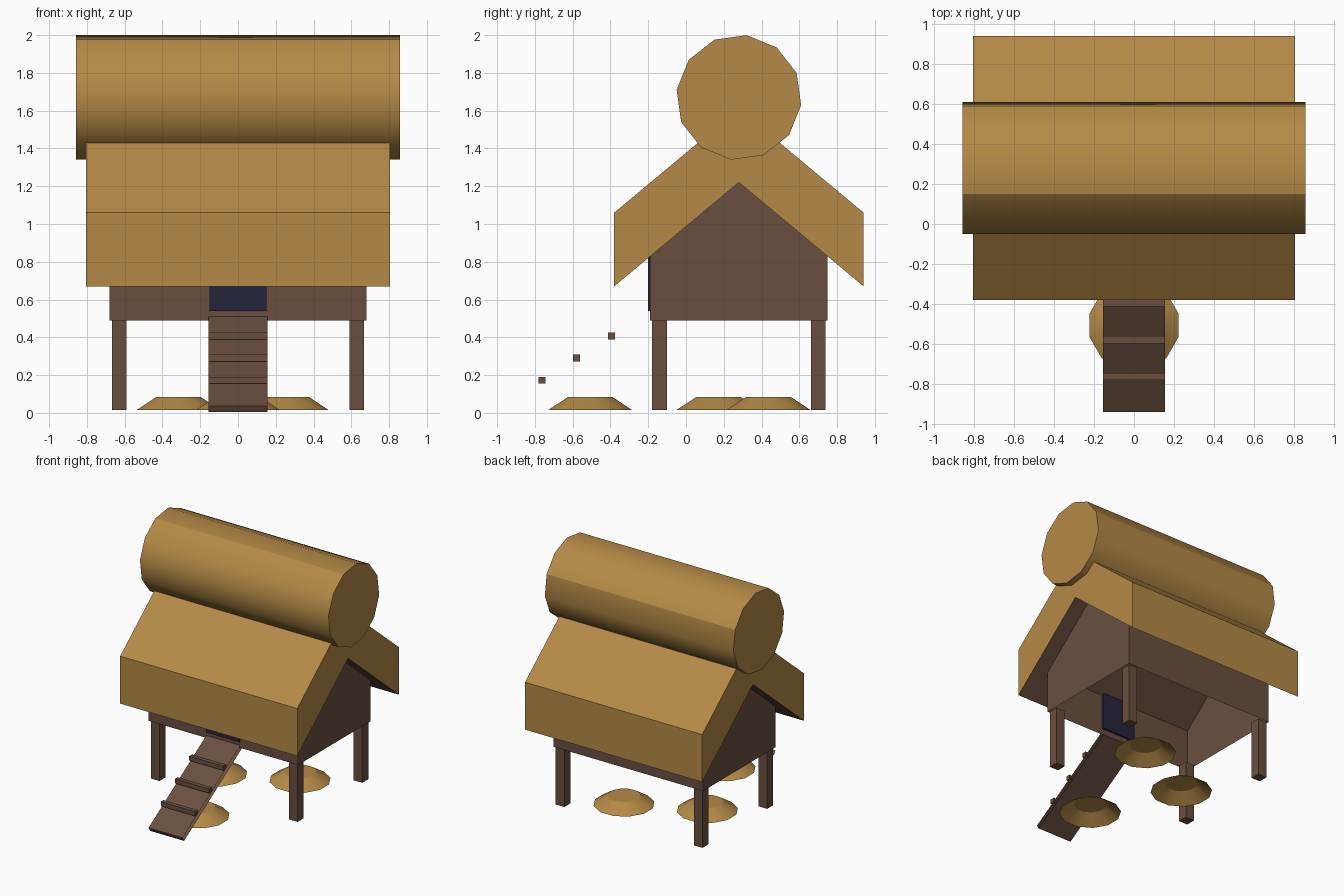
import bpy, bmesh, math
from mathutils import Matrix

cube = bpy.data.objects.get("Cube")
if cube:
    bpy.data.objects.remove(cube)


def material(name, rgb):
    m = bpy.data.materials.new(name)
    m.use_nodes = True
    m.diffuse_color = (*rgb, 1)
    m.node_tree.nodes["Principled BSDF"].inputs["Base Color"].default_value = (*rgb, 1)
    return m


THATCH = material("golden thatch", (0.462, 0.254, 0.061))
WOOD = material("brown wood", (0.144, 0.078, 0.051))
DARK = material("dark blue doorway", (0.018, 0.018, 0.045))


def finish(name, bm, *mats):
    mesh = bpy.data.meshes.new(name)
    bm.to_mesh(mesh)
    bm.free()
    obj = bpy.data.objects.new(name, mesh)
    bpy.context.collection.objects.link(obj)
    for m in mats:
        mesh.materials.append(m)
    return obj


def smooth(obj):
    bpy.ops.object.select_all(action='DESELECT')
    obj.select_set(True)
    bpy.context.view_layer.objects.active = obj
    bpy.ops.object.shade_smooth_by_angle(angle=math.radians(31))


def prism(name, profile, half, mats, caps=True, skip=(), second=()):
    """Sweep a clockwise (y, z) profile along x; skip drops sides, second recolours them."""
    bm = bmesh.new()
    a = [bm.verts.new((-half, y, z)) for y, z in profile]
    b = [bm.verts.new((half, y, z)) for y, z in profile]
    n = len(profile)
    for i in range(n):
        if i not in skip:
            j = (i + 1) % n
            f = bm.faces.new((a[i], b[i], b[j], a[j]))
            f.material_index = int(i in second)
    if caps:
        bm.faces.new(a)
        bm.faces.new(b[::-1])
    return finish(name, bm, *mats)


def box(name, lo, hi, mat):
    bm = bmesh.new()
    size = [h - l for l, h in zip(lo, hi)]
    mid = [(h + l) / 2 for l, h in zip(lo, hi)]
    bmesh.ops.create_cube(bm, size=1, matrix=Matrix.Translation(mid) @ Matrix.Diagonal((*size, 1)))
    return finish(name, bm, mat)


MID = 0.28  # y of the ridge

# Hut walls with gables, open underneath and closed on top by the roof
prism("hut_walls",
      [(MID - 0.47, 0.49), (MID - 0.47, 0.83), (MID, 1.22), (MID + 0.47, 0.83), (MID + 0.47, 0.49)],
      0.68, [WOOD], skip=(1, 2, 4))

# Thick thatched roof, wooden on its underside
prism("thatched_roof",
      [(MID - 0.66, 0.67), (MID - 0.66, 1.06), (MID, 1.61),
       (MID + 0.66, 1.06), (MID + 0.66, 0.67), (MID, 1.22)],
      0.805, [THATCH, WOOD], second=(4, 5))

# Round thatch bundle on the ridge, with two hard creases
angles = [math.radians(83 - 30 * k) for k in range(12)]
ring = [(MID + 0.332 * math.cos(t), 1.67 + 0.332 * math.sin(t)) for t in angles]
bundle = prism("ridge_bundle", ring, 0.857, [THATCH])
smooth(bundle)
for e in bundle.data.edges:
    if {v % 12 for v in e.vertices} in ({2}, {11}):
        e.use_edge_sharp = True

# Doorway
box("doorway", (-0.15, -0.2, 0.54), (0.15, -0.175, 0.9), DARK)

# Four stilts
for sx, side in ((-1, "right"), (1, "left")):
    for sy, end in ((-1, "front"), (1, "back")):
        x, y = sx * 0.628, MID + sy * 0.42
        box(f"{end}_{side}_stilt", (x - 0.039, y - 0.039, 0.015), (x + 0.039, y + 0.039, 0.49), WOOD)

# Sloping gangplank with three treads
prism("gangplank", [(-0.921, 0.005), (-0.94, 0.037), (-0.19, 0.51), (-0.171, 0.478)],
      0.155, [WOOD], caps=False)
for k in range(3):
    y, z = -0.763 + 0.184 * k, 0.173 + 0.117 * k
    box(f"tread_{k + 1}", (-0.155, y - 0.018, z - 0.018), (0.155, y + 0.018, z + 0.018), WOOD)

# Low thatch mounds on the ground, open underneath
for k, (x, y) in enumerate(((0, -0.507), (-0.315, 0.172), (0.258, 0.437))):
    bm = bmesh.new()
    bmesh.ops.create_cone(bm, cap_ends=True, segments=12, radius1=0.23, radius2=0.121, depth=0.07,
                          matrix=Matrix.Translation((x, y, 0.05)) @ Matrix.Rotation(math.radians(15), 4, 'Z'))
    bmesh.ops.delete(bm, geom=[f for f in bm.faces if f.normal.z < -0.9], context='FACES_ONLY')
    smooth(finish(f"thatch_mound_{k + 1}", bm, THATCH))
